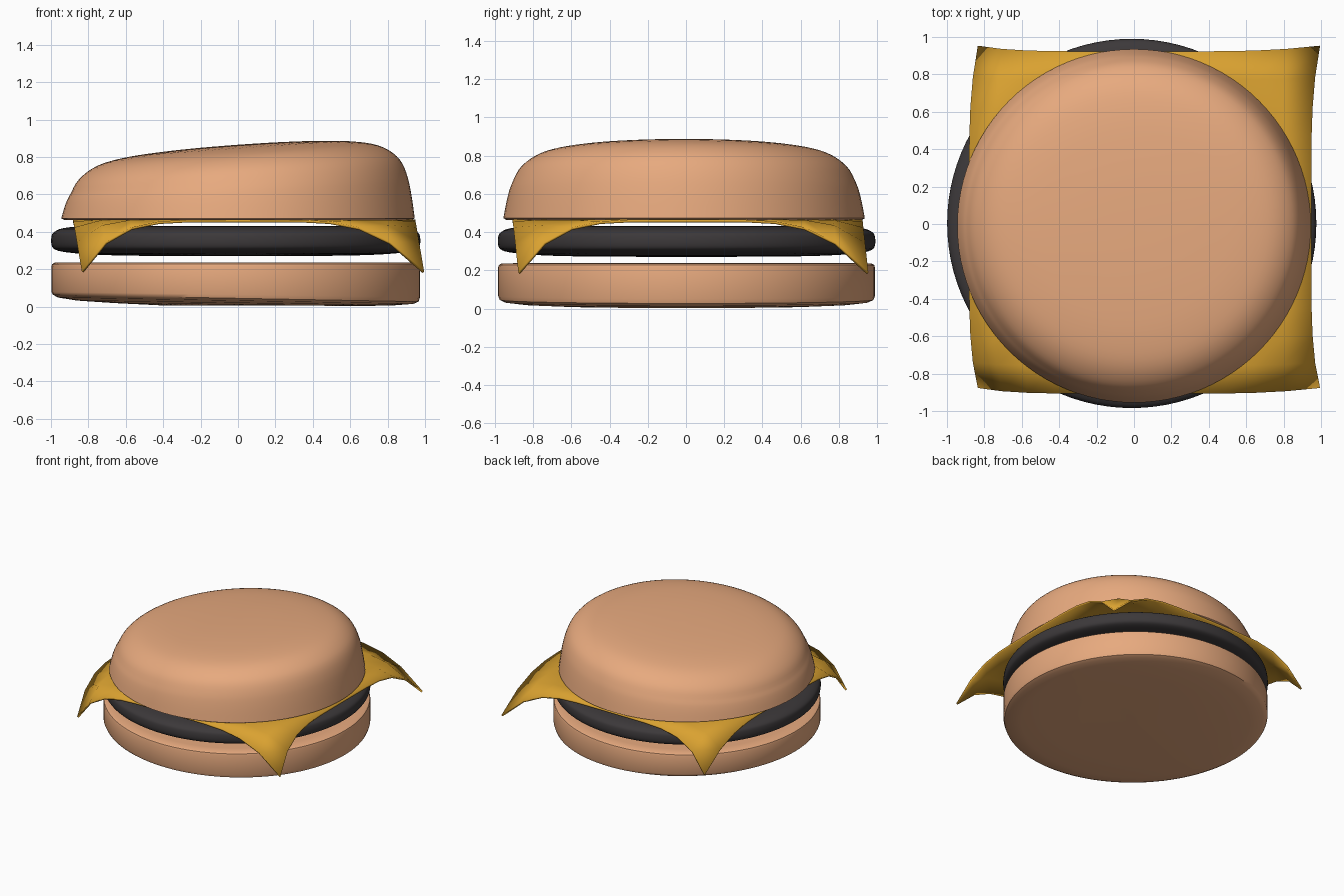
import bpy, bmesh, math

if "Cube" in bpy.data.objects:
    bpy.data.objects.remove(bpy.data.objects["Cube"])


def material(name, rgb):
    m = bpy.data.materials.new(name)
    m.diffuse_color = (*rgb, 1)
    m.use_nodes = True
    m.node_tree.nodes["Principled BSDF"].inputs["Base Color"].default_value = m.diffuse_color
    return m


BREAD = material("bread", (0.8, 0.4, 0.21))
MEAT = material("meat", (0.045, 0.04, 0.042))
CHEESE = material("cheese", (0.7, 0.36, 0.03))


def finish(bm, name, mat, angle):
    bmesh.ops.recalc_face_normals(bm, faces=bm.faces)
    me = bpy.data.meshes.new(name)
    bm.to_mesh(me)
    bm.free()
    ob = bpy.data.objects.new(name, me)
    bpy.context.collection.objects.link(ob)
    me.materials.append(mat)
    bpy.ops.object.select_all(action='DESELECT')
    bpy.context.view_layer.objects.active = ob
    ob.select_set(True)
    bpy.ops.object.shade_smooth_by_angle(angle=math.radians(angle))
    return ob


def smooth_profile(pts, n=4):
    # Catmull-Rom curve through the profile points
    out = []
    for i in range(len(pts) - 1):
        p = [pts[max(0, min(len(pts) - 1, i + k))] for k in (-1, 0, 1, 2)]
        for s in range(n):
            t = s / n
            out.append(tuple(0.5 * (2 * b + (c - a) * t + (2 * a - 5 * b + 4 * c - d) * t * t
                                    + (3 * b - a - 3 * c + d) * t ** 3)
                             for a, b, c, d in zip(*p)))
    return out + [pts[-1]]


def lathe(name, profile, centre, mat, tilt, segs=96):
    # Spins a profile that starts and ends on the axis; tilt(x, z) adds a lean to z
    bm = bmesh.new()
    rings = []
    for r, z in profile:
        n = 1 if r < 1e-6 else segs
        ring = []
        for i in range(n):
            a = math.tau * i / segs
            x, y = r * math.cos(a), r * math.sin(a)
            ring.append(bm.verts.new((x + centre[0], y + centre[1], z + tilt(x, z))))
        rings.append(ring)
    for a, b in zip(rings, rings[1:]):
        for i in range(segs):
            j = (i + 1) % segs
            quad = [a[i % len(a)], a[j % len(a)], b[j % len(b)], b[i % len(b)]]
            bm.faces.new(list(dict.fromkeys(quad)))
    return finish(bm, name, mat, 40)


# Bottom bun, its underside leaning up towards the left
lathe("bottom_bun",
      [(0, .005), (.4, .007), (.65, .011), (.85, .02), (.95, .032), (.977, .045), (.985, .065),
       (.985, .215), (.981, .228), (.968, .235), (.9, .237), (0, .237)],
      (-.012, .003), BREAD, lambda x, z: -.02 * x * max(0, 1 - abs(z - .04) / .08) if z > .01 else 0)

# Patty
lathe("patty",
      smooth_profile([(0, .27), (.5, .272), (.75, .278), (.9, .29), (.965, .305), (.985, .33),
                      (.985, .375), (.97, .4), (.92, .42), (.8, .43), (.5, .431), (0, .431)], 3),
      (-.012, .003), MEAT, lambda x, z: 0)

# Top bun, higher on the right
dome = smooth_profile([(.945, .472), (.925, .575), (.9, .655), (.85, .742), (.75, .808), (.6, .841),
                       (.4, .857), (.2, .864), (0, .866)])
lathe("top_bun", [(0, .462), (.85, .462), (.93, .464)] + dome, (0, -.01), BREAD,
      lambda x, z: .072 * x * max(0, min(1, (z - .47) / .2)))

# Cheese slice with corners drooping
bm = bmesh.new()
bmesh.ops.create_grid(bm, x_segments=12, y_segments=12, size=.915)
for v in bm.verts:
    d = max(0, v.co.to_2d().length - .93)
    drop = 3.45 * d ** 2.5
    v.co.x += .033 + .17 * drop
    v.co.y += .008 + .11 * drop
    v.co.z = .465 - drop
cheese = finish(bm, "cheese_slice", CHEESE, 40)
thick = cheese.modifiers.new("thickness", 'SOLIDIFY')
thick.thickness = .014
thick.offset = -1
